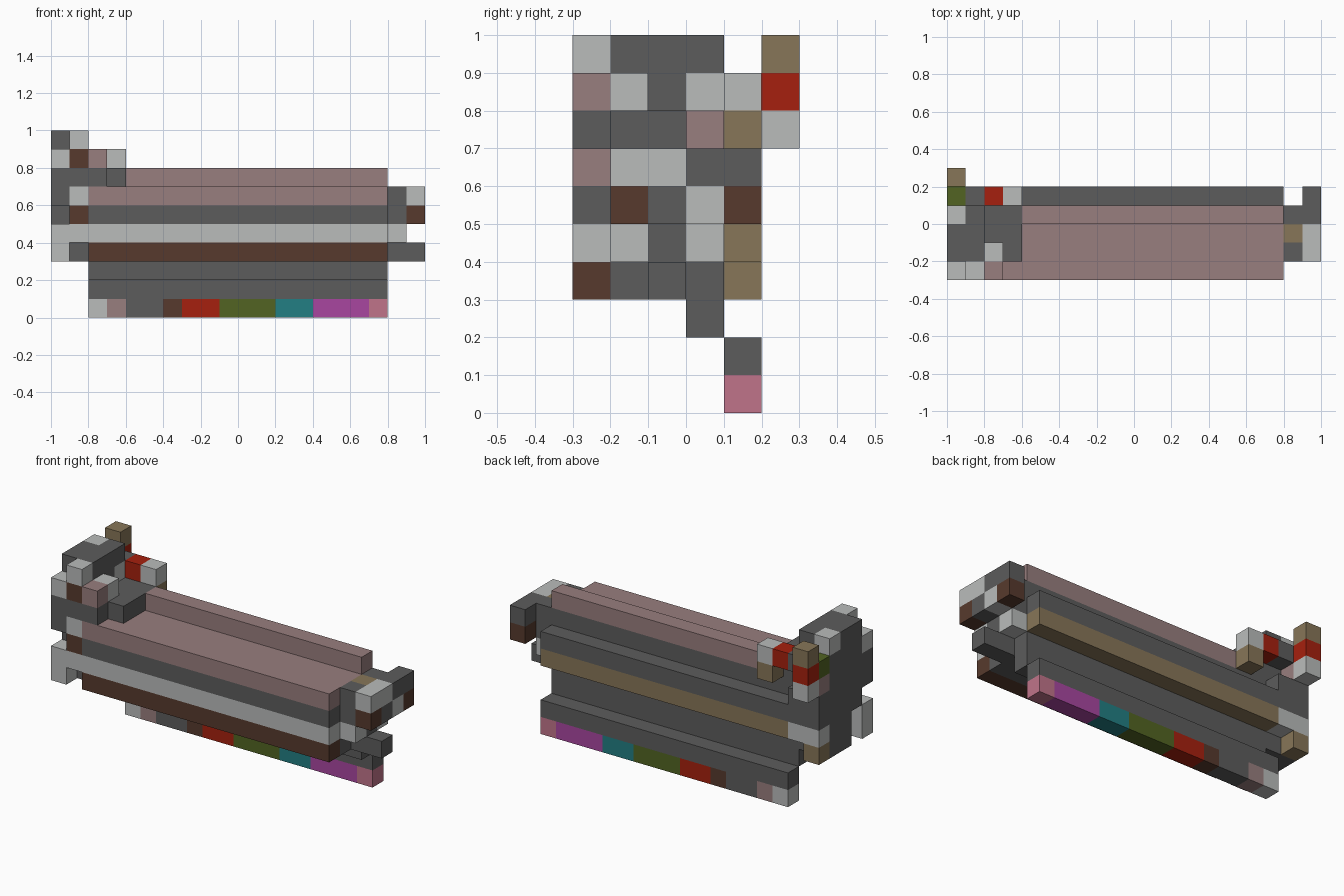
import bpy
import bmesh
import math
from mathutils import Vector

cube = bpy.data.objects.get("Cube")
if cube:
    bpy.data.objects.remove(cube, do_unlink=True)

UNIT = 0.1
ORIGIN = Vector((-1.0, -0.3, 0.0))

# Display colours, converted to linear values
PALETTE = {
    "dark grey": "5c5c5c", "light grey": "babcbb", "dusty rose": "987e7e",
    "brown": "573a2d", "tan": "877658", "red": "a6200e", "olive": "526422",
    "teal": "227e83", "magenta": "a846a0", "pink": "c0748a",
}


def linear(pair):
    c = int(pair, 16) / 255
    return c / 12.92 if c < 0.04 else ((c + 0.055) / 1.055) ** 2.4


def make_material(name, code):
    mat = bpy.data.materials.new(name)
    mat.use_nodes = True
    rgba = [linear(code[i:i + 2]) for i in (0, 2, 4)] + [1.0]
    mat.diffuse_color = rgba
    mat.node_tree.nodes["Principled BSDF"].inputs["Base Color"].default_value = rgba
    return mat


materials = [make_material(n, c) for n, c in PALETTE.items()]
DARK, LIGHT, ROSE, BROWN, TAN, RED, OLIVE, TEAL, MAGENTA, PINK = range(len(materials))
grid = {}


def span(value):
    return range(*value) if isinstance(value, tuple) else (value,)


def fill(part, colour, x, y, z):
    """Set grid blocks; a tuple is a start and end, later calls overwrite."""
    for i in span(x):
        for j in span(y):
            for k in span(z):
                grid[i, j, k] = (part, colour)


# Long body, running the length of the model
LONG = (2, 18)
fill("body", DARK, LONG, (0, 4), (3, 7))
fill("body", BROWN, LONG, 0, 3)
fill("body", LIGHT, LONG, 0, 4)
fill("body", ROSE, LONG, (0, 3), 6)
fill("body", DARK, LONG, 4, 5)
fill("body", TAN, LONG, 4, 4)
fill("top_rail", ROSE, (4, 18), 3, 7)
fill("lower_keel", DARK, LONG, 3, 2)

# Bottom rail with its coloured band
fill("bottom_rail", DARK, LONG, 4, 1)
start = 2
for colour, length in ((LIGHT, 1), (ROSE, 1), (DARK, 2), (BROWN, 1), (RED, 2),
                       (OLIVE, 3), (TEAL, 2), (MAGENTA, 3), (PINK, 1)):
    fill("bottom_rail", colour, (start, start + length), 4, 0)
    start += length

# Left-hand end block and its front trim
fill("end_block", DARK, (0, 2), (2, 4), (3, 8))
fill("end_block", DARK, 1, 1, (3, 8))
fill("end_block", DARK, 0, 1, (5, 8))
fill("end_block", DARK, (0, 2), 4, (5, 7))
fill("end_block", ROSE, 0, 4, 7)
fill("end_block", LIGHT, (0, 2), 4, 4)
fill("end_block", TAN, 0, 4, 3)
fill("end_trim", DARK, (0, 3), 0, 7)
fill("end_trim", DARK, 0, 0, 6)
fill("end_trim", LIGHT, 1, 0, 6)
fill("end_trim", BROWN, 1, 0, 5)
fill("end_trim", LIGHT, (0, 2), 0, 4)
fill("end_trim", LIGHT, 0, 0, 3)

# Raised cap on the end block
fill("cap", DARK, (2, 4), (1, 4), 7)
fill("cap", DARK, (0, 2), (1, 4), (8, 10))
fill("cap", LIGHT, 0, 3, 9)
fill("cap", LIGHT, 1, 3, 8)
fill("cap", LIGHT, 0, 0, 8)
fill("cap", BROWN, 1, 0, 8)
fill("cap", LIGHT, 1, 0, 9)
fill("cap", ROSE, 2, 0, 8)
fill("cap", LIGHT, 2, 1, 8)

# Small arm and post behind the cap
for i, colour in enumerate((OLIVE, DARK, RED, LIGHT)):
    fill("rear_arm", colour, i, 4, 8)
fill("rear_arm", TAN, 3, 4, 7)
for k, colour in enumerate((LIGHT, RED, TAN), start=7):
    fill("rear_post", colour, 0, 5, k)

# Opposite end: bracket, crossbar and peg
fill("bracket", DARK, 18, (1, 4), (4, 7))
fill("bracket", TAN, 18, 2, 6)
fill("bracket", LIGHT, 18, 1, 4)
fill("bracket", LIGHT, 18, 3, 4)
fill("crossbar", LIGHT, 19, (1, 3), 6)
fill("crossbar", DARK, 19, (3, 5), 6)
for j, colour in enumerate((BROWN, DARK, LIGHT, BROWN), start=1):
    fill("crossbar", colour, 19, j, 5)
fill("peg", DARK, (18, 20), 2, 3)


def build(part):
    """Make one object from the exposed block faces of a part."""
    bm = bmesh.new()
    for cell, (owner, colour) in grid.items():
        if owner != part:
            continue
        for axis in range(3):
            for side in (0, 1):
                step = [0, 0, 0]
                step[axis] = 2 * side - 1
                if tuple(c + s for c, s in zip(cell, step)) in grid:
                    continue
                u, v = (axis + 1) % 3, (axis + 2) % 3
                corners = []
                for a, b in ((0, 0), (1, 0), (1, 1), (0, 1)):
                    p = Vector(cell)
                    p[axis] += side
                    p[u] += a
                    p[v] += b
                    corners.append(bm.verts.new(ORIGIN + p * UNIT))
                if not side:
                    corners.reverse()
                bm.faces.new(corners).material_index = colour
    bmesh.ops.remove_doubles(bm, verts=bm.verts[:], dist=UNIT / 100)
    # Join flat faces of one colour
    bmesh.ops.dissolve_limit(bm, angle_limit=math.radians(1), verts=bm.verts[:],
                             edges=bm.edges[:], delimit={"MATERIAL"})
    mesh = bpy.data.meshes.new(part)
    bm.to_mesh(mesh)
    bm.free()
    for mat in materials:
        mesh.materials.append(mat)
    bpy.context.collection.objects.link(bpy.data.objects.new(part, mesh))


for part in sorted({owner for owner, _ in grid.values()}):
    build(part)
